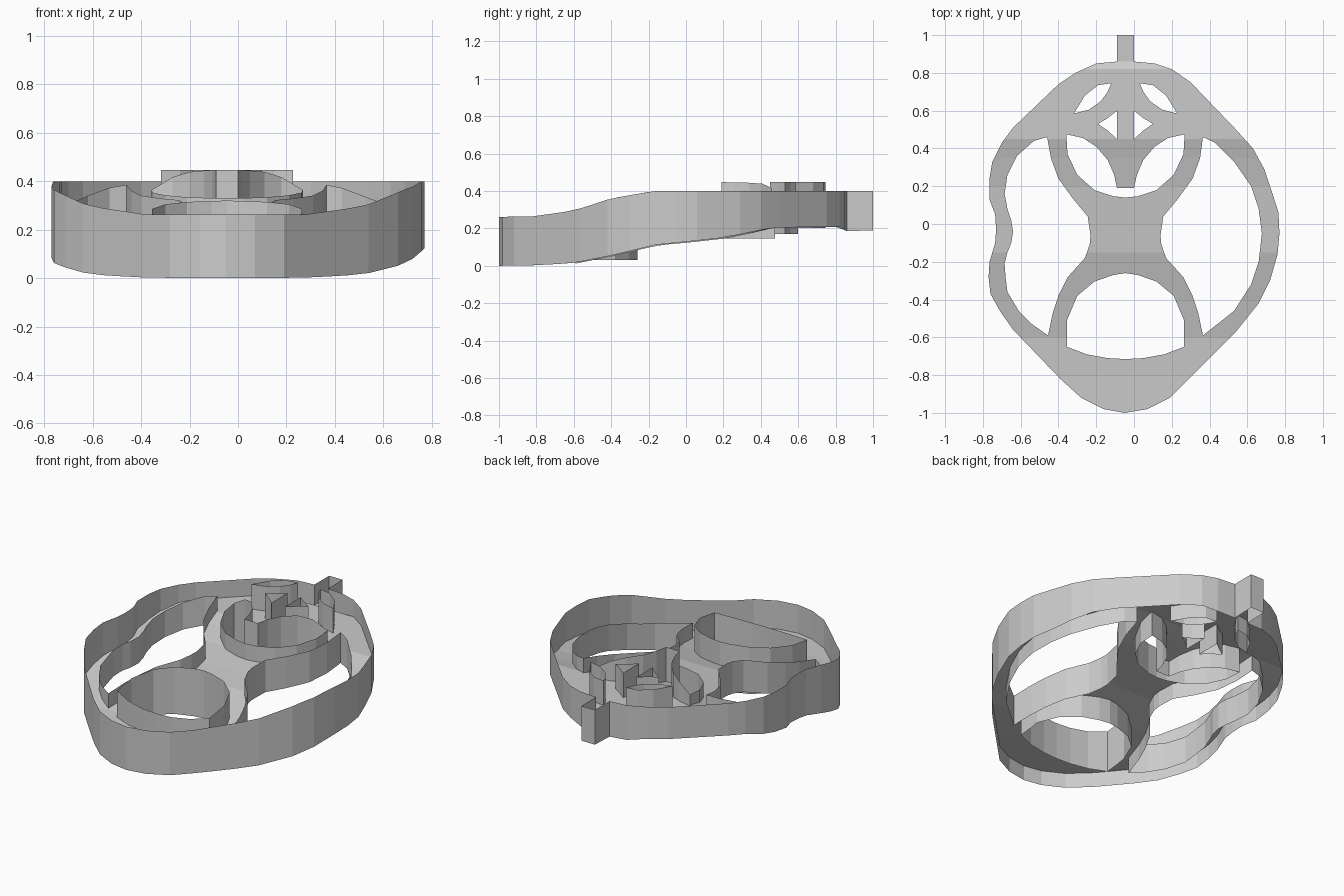
import bpy, bmesh

if "Cube" in bpy.data.objects:
    bpy.data.objects.remove(bpy.data.objects["Cube"])

AXIS = -0.045  # symmetry line of the inner openings
RAISE = 0.09   # the floor sheet sits this far above the bottom edge of the walls


def lerp(table, t):
    for (a, za), (b, zb) in zip(table, table[1:]):
        if t <= b:
            return za + (zb - za) * max(0, t - a) / (b - a)
    return table[-1][1]


BOTTOM = [(-1, 0), (-.8, .003), (-.6, .015), (-.4, .055), (-.15, .115), (0, .128),
          (.2, .15), (.35, .18), (.45, .205), (.82, .208), (.86, .185), (1, .19)]
RIM = [(-1, .262), (-.83, .263), (-.6, .295), (-.4, .36), (-.17, .4), (1, .4)]


def bottom(y):
    return lerp(BOTTOM, y)


def mirrored(half):
    # half runs from the axis round the +x side and back to the axis
    other = [(2 * AXIS - x, y) for x, y in reversed(half) if abs(x - AXIS) > 1e-4]
    return half + other


def flip(loop):
    return [(2 * AXIS - x, y) for x, y in loop]


# Outline with the stem at the back
outline = [(-.09, .86), (-.09, 1), (0, 1), (0, .86), (.11, .85), (.2, .82), (.3, .75),
           (.54, .5), (.63, .4), (.69, .29), (.73, .17), (.765, .06), (.77, -.05),
           (.76, -.16), (.72, -.3), (.66, -.42), (.54, -.57), (.28, -.83), (.19, -.92),
           (.07, -.98), (-.05, -1), (-.16, -.98), (-.28, -.92), (-.39, -.82),
           (-.64, -.56), (-.71, -.46), (-.76, -.37), (-.77, -.28), (-.765, -.2),
           (-.735, -.1), (-.73, -.03), (-.735, .05), (-.765, .13), (-.765, .24),
           (-.75, .33), (-.7, .43), (-.64, .51), (-.4, .74), (-.31, .8), (-.2, .85)]

# Openings
waist = [(.34, -.47), (.31, -.38), (.26, -.28), (.17, -.18), (.145, -.11),
         (.14, -.06), (.155, .04), (.23, .13), (.31, .24), (.35, .35)]
right_outer = [(.365, .46), (.43, .43), (.53, .33), (.62, .2), (.66, .08), (.677, -.05),
               (.66, -.2), (.62, -.32), (.53, -.46), (.365, -.59)]
left_outer = [(-.46, .46), (-.53, .44), (-.62, .36), (-.67, .26), (-.685, .16),
              (-.67, .08), (-.65, .02), (-.64, -.04), (-.65, -.1), (-.67, -.15),
              (-.685, -.21), (-.68, -.28), (-.67, -.36), (-.61, -.46), (-.54, -.53),
              (-.455, -.59)]
front_hole = mirrored([(AXIS, -.26), (.02, -.27), (.12, -.305), (.21, -.38), (.265, -.51),
                       (.265, -.65), (.16, -.69), (.05, -.71), (AXIS, -.715)])
# ring-shaped opening round a tent-shaped tongue
upper_hole = mirrored([(AXIS, .14), (.02, .147), (.12, .18), (.21, .26), (.262, .37),
                       (.268, .475), (.18, .455), (.11, .41), (.05, .34), (.015, .26),
                       (0, .19), (AXIS, .19)])
leaf = [(.03, .745), (.1, .735), (.17, .68), (.228, .585), (.15, .605), (.085, .65), (.05, .7)]
notch = [(0, .6), (.05, .56), (.1, .53), (.05, .495), (0, .45)]


# Wall heights
def side_z(x, y):
    b = bottom(y)
    return b - .005, b + lerp([(.2, .19), (.42, .18), (.6, .155)], abs(x - AXIS))


def front_z(x, y):
    return min(bottom(y), .03), lerp([(-.72, .23), (-.65, .265), (-.38, .305), (-.26, .32)], y)


def upper_z(x, y):
    dx = abs(x - AXIS)
    if y >= .19 and dx < .05:      # tongue tip
        return .145, .447
    r = (dx ** 2 + (y - .47) ** 2) ** .5
    tongue = lerp([(.05, .447), (.15, .44), (.22, .42), (.31, .365)], dx)
    ring = .33 + .1 * max(0, y - .14)
    return min(bottom(y), .145), (ring if r > .285 else tongue)


def small_z(x, y):
    return (.17 if y <= .601 and abs(x - AXIS) < .16 else .203), .447


walls = {
    "outer_wall": (outline, lambda x, y: (bottom(y), lerp(RIM, y))),
    "right_opening": (right_outer + waist, side_z),
    "left_opening": (left_outer + flip(waist), side_z),
    "front_opening": (front_hole, front_z),
    "upper_opening": (upper_hole, upper_z),
    "right_leaf": (leaf, small_z),
    "left_leaf": (flip(leaf), small_z),
    "right_notch": (notch, small_z),
    "left_notch": (flip(notch), small_z),
}


def finish(bm, name):
    mesh = bpy.data.meshes.new(name)
    bm.to_mesh(mesh)
    bm.free()
    bpy.context.collection.objects.link(bpy.data.objects.new(name, mesh))


# Thin upright walls round every outline
for name, (loop, heights) in walls.items():
    bm = bmesh.new()
    pairs = []
    for i, (x, y) in enumerate(loop):
        x2, y2 = loop[(i + 1) % len(loop)]
        n = 1 + int(abs(y2 - y) / .12)
        for k in range(n):
            px, py = x + (x2 - x) * k / n, y + (y2 - y) * k / n
            pairs.append([bm.verts.new((px, py, z)) for z in heights(px, py)])
    for (a, b), (c, d) in zip(pairs, pairs[1:] + pairs[:1]):
        bm.faces.new((a, c, d, b))
    bmesh.ops.recalc_face_normals(bm, faces=bm.faces)
    finish(bm, name)

# Curved floor sheet with the openings cut out
bm = bmesh.new()
for loop, _ in walls.values():
    vs = [bm.verts.new((x, y, 0)) for x, y in loop]
    for a, b in zip(vs, vs[1:] + vs[:1]):
        bm.edges.new((a, b))
bmesh.ops.triangle_fill(bm, use_beauty=True, use_dissolve=False, edges=bm.edges[:],
                        normal=(0, 0, 1))
for y, _ in BOTTOM[1:-1]:
    bmesh.ops.bisect_plane(bm, geom=bm.verts[:] + bm.edges[:] + bm.faces[:],
                           plane_co=(0, y, 0), plane_no=(0, 1, 0), dist=1e-4)
for v in bm.verts:
    v.co.z = bottom(v.co.y) + RAISE
finish(bm, "floor_sheet")
